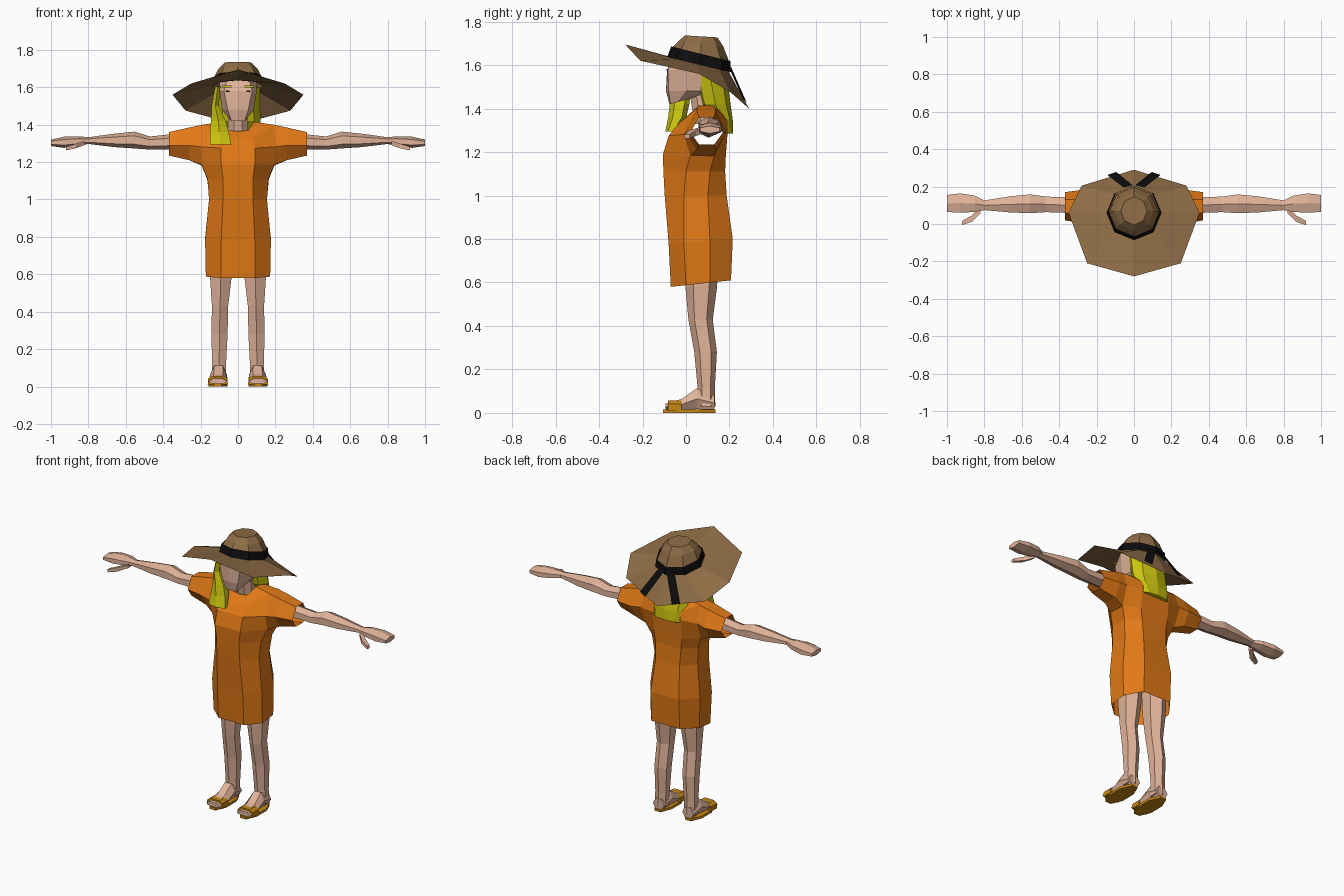
import bpy, bmesh, math


def material(name, r, g, b):
    m = bpy.data.materials.new(name)
    m.diffuse_color = (r, g, b, 1)
    return m


SKIN = material("skin", .75, .45, .32)
ORANGE = material("orange cloth", .75, .19, .008)
BROWN = material("brown felt", .27, .15, .06)
BLACK = material("black ribbon", .004, .004, .004)
YELLOW = material("yellow hair", .60, .56, .005)
GOLD = material("golden leather", .57, .24, .006)


def finish(bm, name, mat):
    bmesh.ops.recalc_face_normals(bm, faces=bm.faces)
    me = bpy.data.meshes.new(name)
    bm.to_mesh(me)
    bm.free()
    me.materials.append(mat)
    ob = bpy.data.objects.new(name, me)
    bpy.context.collection.objects.link(ob)
    return ob


def bridge(bm, a, b, skip=()):
    n = len(a)
    for i in range(n):
        if i not in skip:
            j = (i + 1) % n
            bm.faces.new((a[i], a[j], b[j], b[i]))


def loft(bm, rings, caps=True):
    vs = [[bm.verts.new(p) for p in r] for r in rings]
    for a, b in zip(vs, vs[1:]):
        bridge(bm, a, b)
    if caps:
        bm.faces.new(vs[0])
        bm.faces.new(vs[-1])
    return vs


def ring(axis, pos, cu, cv, ru, rv, n=6, phase=0.0, tilt=0.0):
    """Elliptical ring of n points across an axis; tilt drops z towards the back."""
    pts = []
    for k in range(n):
        a = math.tau * (k + phase) / n
        u, v = cu + ru * math.sin(a), cv - rv * math.cos(a)
        pts.append({'x': (pos, u, v), 'y': (u, pos, v),
                    'z': (u, v, pos - tilt * (v - cv))}[axis])
    return pts


def flip(pts, s):
    return [(s * x, y, z) for x, y, z in pts]


def body_ring(zf, zb, x1, yf, x2, y2, x3, y3, x4, yb, nose=0.0):
    """Ten-point symmetric ring whose height runs from zf (front) to zb (back)."""
    half = [(0, yf - nose), (x1, yf), (x2, y2), (x3, y3), (x4, yb), (0, yb)]
    half = [(x, y, zf + (zb - zf) * max(0, (y - yf) / (yb - yf))) for x, y in half]
    return half + flip(half[4:0:-1], -1)


# Dress: hollow body with armholes and open sleeves
bm = bmesh.new()
spec = [(.58, .61, .09, -.07, .172, .0, .172, .11, .10, .207),
        (.78, .80, .09, -.08, .176, -.01, .176, .11, .10, .215),
        (1.0, 1.0, .08, -.098, .155, -.01, .152, .10, .085, .187),
        (1.11, 1.11, .08, -.104, .163, .0, .165, .11, .09, .180),
        (1.19, 1.18, .09, -.106, .195, .02, .195, .13, .10, .183),
        (1.275, 1.30, .09, -.08, .20, -.01, .20, .175, .10, .192)]
rings = [body_ring(*s) for s in spec]
for half in ([(0, -.035, 1.325), (.08, -.035, 1.33), (.19, .05, 1.40),
              (.19, .135, 1.40), (.09, .19, 1.35), (0, .19, 1.35)],
             [(0, .01, 1.365), (.055, .015, 1.37), (.085, .06, 1.415),
              (.085, .12, 1.415), (.06, .165, 1.385), (0, .165, 1.38)]):
    rings.append(half + flip(half[4:0:-1], -1))
vs = [[bm.verts.new(p) for p in r] for r in rings]
for i in range(len(vs) - 1):
    bridge(bm, vs[i], vs[i + 1], skip=(2, 7) if i in (4, 5) else ())
sleeves = [(.26, [(.05, 1.21), (.14, 1.21), (.185, 1.29), (.135, 1.385), (.05, 1.385), (.0, 1.29)]),
           (.37, [(.06, 1.235), (.13, 1.235), (.17, 1.29), (.13, 1.36), (.06, 1.36), (.02, 1.29)])]
for s, f, b in ((1, 2, 3), (-1, 8, 7)):
    last = [vs[4][f], vs[4][b], vs[5][b], vs[6][b], vs[6][f], vs[5][f]]
    for x, prof in sleeves:
        new = [bm.verts.new((s * x, y, z)) for y, z in prof]
        bridge(bm, last, new)
        last = new
finish(bm, "dress", ORANGE)

# Arms, with hands and thumbs
bm = bmesh.new()
arm = [(.33, .10, 1.31, .048, .042), (.47, .105, 1.302, .048, .035),
       (.555, .108, 1.318, .058, .045), (.66, .105, 1.316, .050, .036),
       (.80, .10, 1.315, .030, .018), (.85, .108, 1.312, .050, .026),
       (.93, .112, 1.306, .060, .030), (1.0, .11, 1.303, .052, .017)]
thumb = [(.82, .075, 1.302, .025, .015), (.865, .03, 1.287, .024, .018),
         (.92, .005, 1.272, .016, .013)]
for s in (1, -1):
    loft(bm, [flip(ring('x', *r), s) for r in arm])
    loft(bm, [flip(ring('x', *r, n=4, phase=.5), s) for r in thumb])
finish(bm, "arms", SKIN)

# Legs and feet
bm = bmesh.new()
leg = [(.72, .09, .075, .070, .075), (.58, .092, .07, .066, .073),
       (.43, .096, .067, .050, .056), (.28, .099, .09, .050, .052),
       (.12, .101, .093, .043, .040), (.03, .103, .093, .043, .042)]
foot = [(.13, .104, .045, .040, .040), (.05, .104, .065, .045, .055),
        (-.02, .106, .038, .050, .030), (-.095, .108, .027, .050, .018)]
for s in (1, -1):
    loft(bm, [flip(ring('z', *r), s) for r in leg])
    loft(bm, [flip(ring('y', *r, phase=.5), s) for r in foot])
finish(bm, "legs", SKIN)

# Sandals: sole and strap
bm = bmesh.new()
for s in (1, -1):
    loft(bm, [flip(ring('z', z, .108, .015, .055, .13, n=8, phase=.5), s) for z in (0, .015)])
    strap = [(.054, .01), (.056, .042), (.075, .056), (.14, .056), (.16, .042), (.162, .01)]
    loft(bm, [[(s * x, y, z) for x, z in strap] for y in (-.082, -.02)])
finish(bm, "sandals", GOLD)

# Head and neck
bm = bmesh.new()
head = [(1.42, 1.45, .035, -.072, .045, -.04, .045, .0, .03, .03, .004),
        (1.48, 1.48, .055, -.08, .085, .0, .08, .08, .05, .13, .012),
        (1.58, 1.58, .075, -.083, .10, .0, .10, .09, .06, .16, .004),
        (1.64, 1.64, .06, -.045, .098, .0, .098, .09, .06, .15),
        (1.70, 1.69, .04, .0, .06, .04, .06, .10, .04, .13)]
loft(bm, [body_ring(*r) for r in head])
loft(bm, [ring('z', z, 0, y, .058, .055, n=8, phase=.5) for z, y in ((1.33, .09), (1.52, .06))])
finish(bm, "head", SKIN)


# Eyes and eyebrows: thin plates on the face
def face_plates(name, x0, x1, z0, z1, mat):
    bm = bmesh.new()
    for s in (1, -1):
        loft(bm, [[(s * x0, y, z0), (s * x1, y, z0), (s * x1, y, z1), (s * x0, y, z1)]
                  for y in (-.089, -.081)])
    finish(bm, name, mat)


face_plates("eyes", .045, .068, 1.575, 1.583, BLACK)
face_plates("eyebrows", .035, .082, 1.600, 1.610, YELLOW)

# Hair: back fall and one lock over the shoulder
bm = bmesh.new()
back = [(1.60, 0, .10, .118, .08), (1.50, 0, .12, .118, .075), (1.42, 0, .135, .12, .07),
        (1.35, 0, .17, .115, .045), (1.285, 0, .195, .09, .022)]
loft(bm, [ring('z', *r, n=8) for r in back])
lock = [(1.605, -.108, -.015, .016, .04), (1.50, -.122, -.02, .022, .048),
        (1.42, -.105, -.03, .045, .045), (1.36, -.10, -.04, .058, .042),
        (1.295, -.093, -.07, .066, .025)]
loft(bm, [ring('z', *r) for r in lock])
finish(bm, "hair", YELLOW)

# Hat: tilted crown and drooping brim
bm = bmesh.new()
base = ring('z', 1.605, 0, .06, .135, .135, n=8, tilt=.24)
crown = [base,
         ring('z', 1.65, 0, .068, .13, .13, n=8, tilt=.25),
         ring('z', 1.697, 0, .068, .106, .104, n=8, tilt=.12),
         ring('z', 1.732, 0, .07, .07, .075, n=8, tilt=.06)]
vs = loft(bm, crown, caps=False)
bm.faces.new(vs[-1])
edge = [(0, -.28, 1.695), (.25, -.21, 1.62), (.35, .06, 1.56), (.28, .205, 1.475), (0, .29, 1.40)]
edge += flip(edge[3:0:-1], -1)
bridge(bm, vs[0], [bm.verts.new(p) for p in edge])
finish(bm, "hat", BROWN)

# Hat band and its two ribbon tails
bm = bmesh.new()
loft(bm, [ring('z', 1.603, 0, .06, .146, .146, n=8, tilt=.24),
          ring('z', 1.652, 0, .068, .136, .136, n=8, tilt=.25)], caps=False)
for s in (1, -1):
    tail = [(.008, .208, 1.59), (.055, .195, 1.595), (.142, .262, 1.445), (.095, .278, 1.43)]
    bm.faces.new([bm.verts.new(p) for p in flip(tail, s)])
finish(bm, "hat_band", BLACK)
